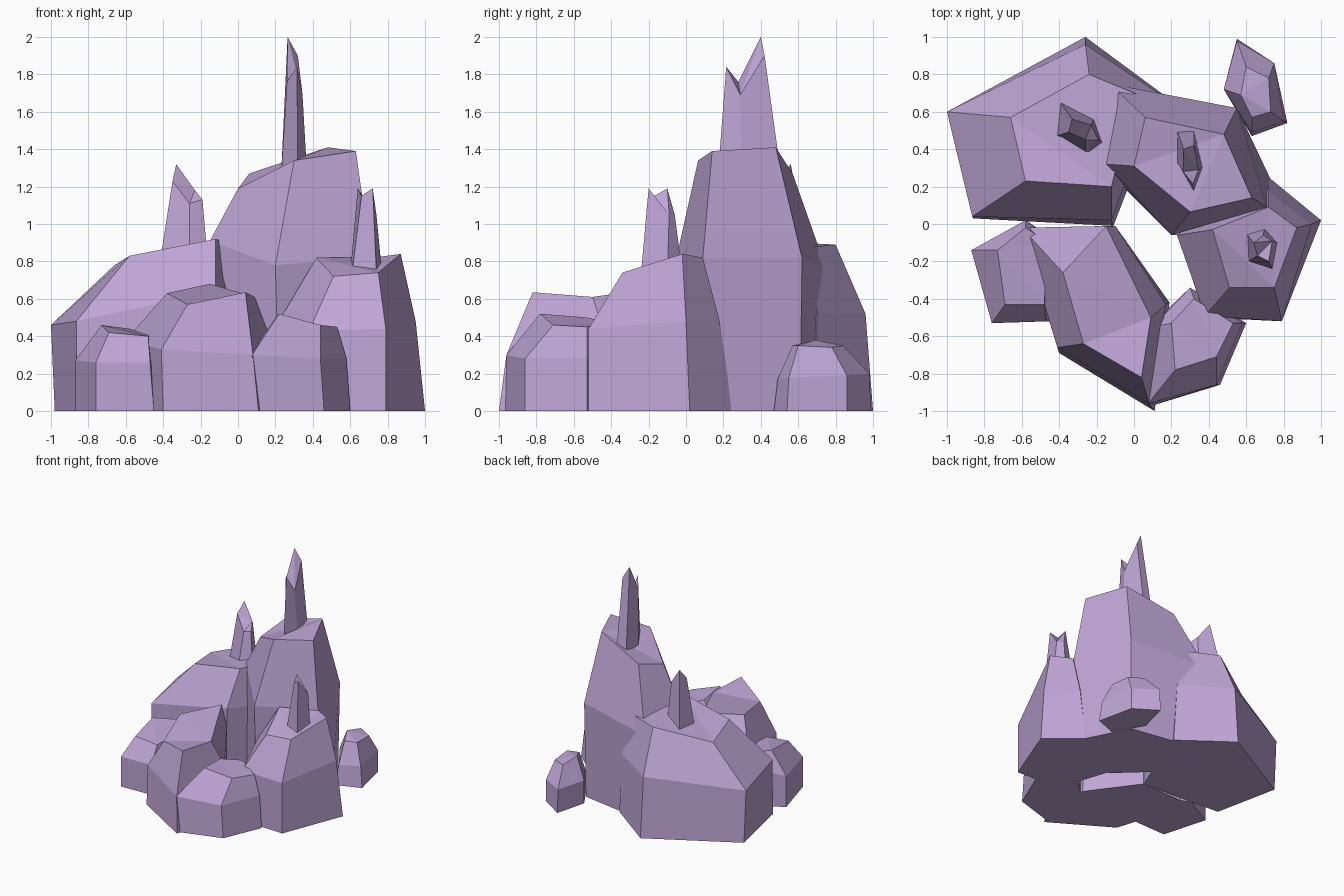
import bpy, bmesh

stone = bpy.data.materials.new("lavender_stone")
stone.diffuse_color = (0.52, 0.38, 0.67, 1)


def loft(name, *rings):
    """Closed faceted solid through rings of equal point count (xy points lie on z = 0)."""
    bm = bmesh.new()
    loops = [[bm.verts.new(p if len(p) == 3 else (*p, 0)) for p in ring] for ring in rings]
    n = len(rings[0])
    for low, high in zip(loops, loops[1:]):
        for i in range(n):
            j = (i + 1) % n
            bm.faces.new((low[i], low[j], high[j], high[i]))
    bm.faces.new(loops[0][::-1])
    cap = bm.faces.new(loops[-1])
    bmesh.ops.triangulate(bm, faces=[cap])
    bmesh.ops.recalc_face_normals(bm, faces=bm.faces)
    mesh = bpy.data.meshes.new(name)
    bm.to_mesh(mesh)
    bm.free()
    mesh.materials.append(stone)
    bpy.context.collection.objects.link(bpy.data.objects.new(name, mesh))


# Large rocks: base, shoulder and top rings
loft("broad_rock",
     [(-.86, .03), (-.11, -.01), (.16, .69), (-.26, 1), (-.98, .6)],
     [(-.865, .04, .48), (-.12, .02, .64), (.13, .7, .52), (-.26, .96, .52), (-1, .6, .46)],
     [(-.58, .23, .83), (-.12, .2, .92), (0, .7, .88), (-.24, .8, .89), (-.66, .57, .78)])
loft("tower_rock",
     [(.22, -.06), (.73, .24), (.54, .61), (-.1, .72), (-.12, .26)],
     [(.2, -.06, .78), (.71, .09, .82), (.55, .62, .82), (-.13, .75, .76), (-.15, .32, .91)],
     [(.3, .065, 1.34), (.63, .14, 1.39), (.48, .48, 1.41), (.06, .57, 1.27), (0, .31, 1.19)])
loft("right_rock",
     [(.38, -.5), (.79, -.52), (1, .02), (.72, .25), (.23, -.05)],
     [(.38, -.49, .43), (.79, -.52, .44), (.95, 0, .48), (.72, .18, .48), (.23, -.06, .5)],
     [(.51, -.34, .72), (.75, -.34, .74), (.87, -.02, .84), (.72, .09, .82), (.42, -.03, .82)])
loft("front_rock",
     [(-.4, -.69), (.11, -1), (.19, -.42), (-.11, -.01), (-.6, -.03)],
     [(-.41, -.66, .33), (.08, -.96, .3), (.17, -.43, .4), (-.1, -.01, .5), (-.6, -.02, .38)],
     [(-.27, -.64, .57), (.04, -.82, .635), (.09, -.5, .61), (-.15, -.01, .68), (-.38, -.26, .63)])

# Small boulders around the foot
loft("front_right_boulder",
     [(.1, -.97), (.46, -.86), (.6, -.53), (.3, -.34), (.08, -.55)],
     [(.075, -.96, .3), (.44, -.86, .28), (.58, -.53, .28), (.3, -.34, .4), (.1, -.55, .35)],
     [(.22, -.78, .52), (.44, -.71, .46), (.53, -.53, .45), (.32, -.4, .47), (.2, -.53, .5)])
loft("left_boulder",
     [(-.76, -.53), (-.45, -.52), (-.4, -.1), (-.58, .02), (-.87, -.14)],
     [(-.76, -.53, .26), (-.47, -.52, .26), (-.42, -.1, .3), (-.58, .02, .33), (-.87, -.14, .27)],
     [(-.69, -.43, .42), (-.48, -.43, .4), (-.46, -.1, .41), (-.58, -.02, .44), (-.73, -.14, .46)])
loft("back_boulder",
     [(.63, .47), (.82, .54), (.75, .86), (.55, .99), (.48, .72)],
     [(.63, .49, .17), (.8, .55, .18), (.75, .86, .19), (.55, .98, .2), (.48, .72, .2)],
     [(.63, .57, .35), (.73, .6, .35), (.72, .78, .34), (.6, .84, .35), (.57, .69, .38)])

# Jagged spikes with uneven tips
loft("tall_spike",
     [(.23, .33, 1.25), (.32, .17, 1.25), (.37, .3, 1.25), (.32, .51, 1.25), (.23, .5, 1.25)],
     [(.262, .28, 1.76), (.315, .215, 1.84), (.345, .29, 1.69), (.32, .42, 1.9), (.265, .4, 2)])
loft("left_spike",
     [(-.42, .47, .78), (-.26, .36, .78), (-.16, .43, .78), (-.21, .57, .78), (-.4, .66, .78)],
     [(-.35, .49, 1.23), (-.26, .45, 1.11), (-.19, .45, 1.13), (-.23, .53, 1.18), (-.33, .56, 1.32)])
loft("right_spike",
     [(.61, -.2, .74), (.74, -.24, .74), (.77, -.1, .74), (.7, -.02, .74), (.6, -.05, .74)],
     [(.66, -.17, 1.15), (.72, -.2, 1.19), (.74, -.09, 1.05), (.69, -.06, 1.05), (.64, -.1, 1.19)])
